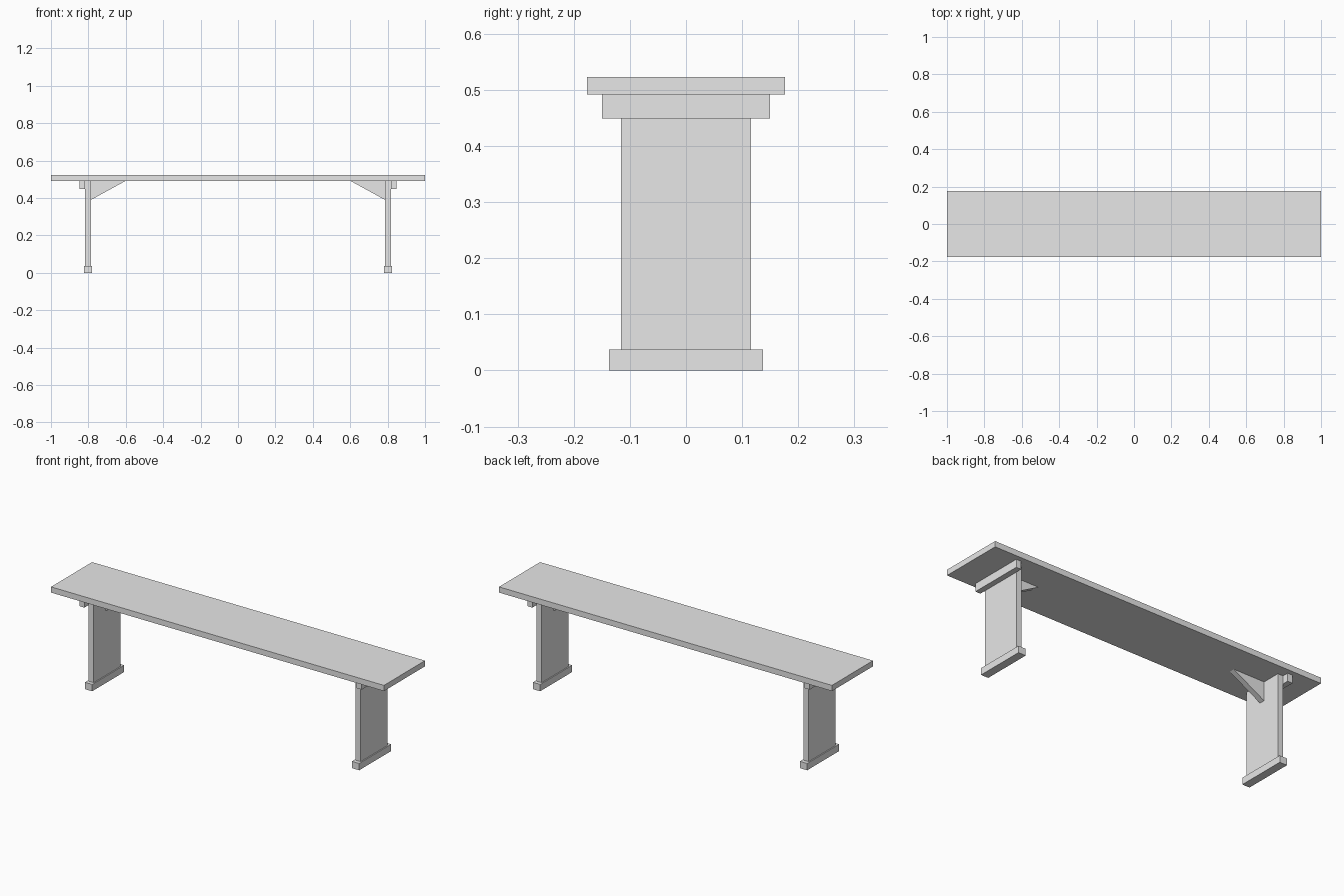
import bpy
import bmesh

if "Cube" in bpy.data.objects:
    bpy.data.objects.remove(bpy.data.objects["Cube"], do_unlink=True)

# Single plain material
grey = bpy.data.materials.new("light_grey")
grey.use_nodes = True
COLOUR = (0.8, 0.8, 0.8, 1.0)
grey.diffuse_color = COLOUR
grey.node_tree.nodes["Principled BSDF"].inputs["Base Color"].default_value = COLOUR


def prism(name, outline, depth):
    """Extrude an (x, z) outline symmetrically along y."""
    bm = bmesh.new()
    face = bm.faces.new([bm.verts.new((x, -depth / 2, z)) for x, z in outline])
    new = bmesh.ops.extrude_face_region(bm, geom=[face])["geom"]
    bmesh.ops.translate(bm, vec=(0, depth, 0),
                        verts=[v for v in new if isinstance(v, bmesh.types.BMVert)])
    bmesh.ops.recalc_face_normals(bm, faces=bm.faces[:])
    mesh = bpy.data.meshes.new(name)
    bm.to_mesh(mesh)
    bm.free()
    mesh.materials.append(grey)
    obj = bpy.data.objects.new(name, mesh)
    bpy.context.collection.objects.link(obj)
    return obj


def board(name, x0, x1, z0, z1, depth):
    return prism(name, [(x0, z0), (x1, z0), (x1, z1), (x0, z1)], depth)


SEAT_BOTTOM, SEAT_TOP = 0.492, 0.523
FOOT_TOP = 0.037
LEG_IN, LEG_OUT = 0.786, 0.818

# Seat plank
board("seat", -1.0, 1.0, SEAT_BOTTOM, SEAT_TOP, 0.352)

# Mirrored end supports
for side, s in (("left", 1), ("right", -1)):
    board(f"{side}_leg", s * LEG_IN, s * LEG_OUT, FOOT_TOP, SEAT_BOTTOM, 0.231)
    board(f"{side}_foot", s * 0.780, s * 0.824, 0.0, FOOT_TOP, 0.274)
    # Cross batten on the outer face of the leg
    board(f"{side}_batten", s * LEG_OUT, s * 0.848, 0.449, SEAT_BOTTOM, 0.299)
    # Triangular brace under the seat, inside the leg
    prism(f"{side}_brace", [(s * LEG_IN, 0.39), (s * LEG_IN, SEAT_BOTTOM),
                            (s * 0.60, SEAT_BOTTOM)], 0.03)
